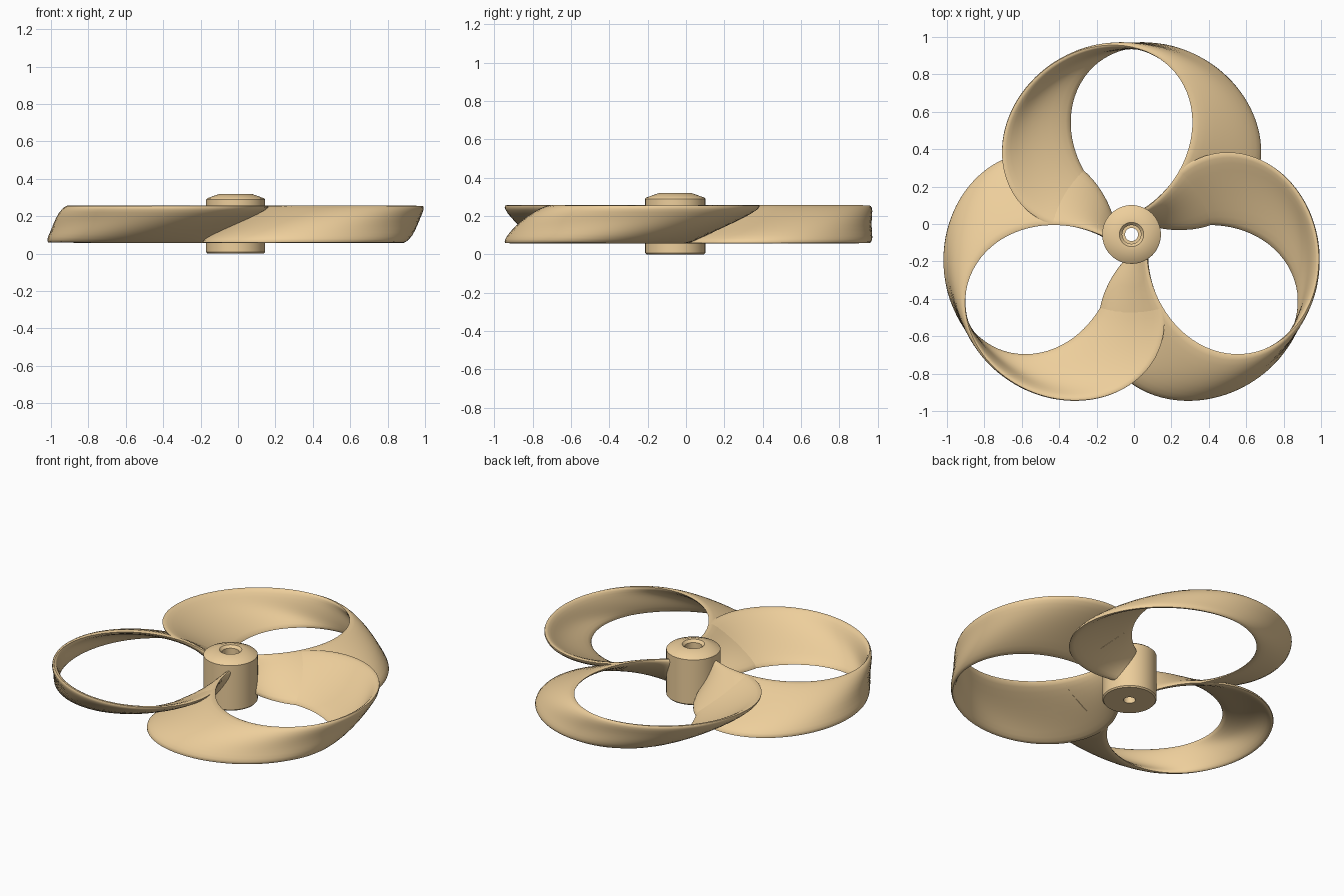
import bpy, bmesh
from math import sin, cos, pi, radians, atan2, hypot
from mathutils import Vector, Matrix

if "Cube" in bpy.data.objects:
    bpy.data.objects.remove(bpy.data.objects["Cube"])

HUB = Vector((-0.013, -0.056, 0))
Z0, Z1 = 0.06, 0.255
LONG, SHORT, DIST = 0.542, 0.458, 0.55
HALF_T = 0.017
NA, NU = 72, 12


def ellipse(k):
    """Loop ellipse at height k (-1 bottom .. 1 top): centre and long-axis angle."""
    a = radians(90 + 19.5 * k)
    return DIST * cos(a), DIST * sin(a), radians(40 * k)


def ring_point(k, t):
    """Point on the loop, t measured counter-clockwise from the hub side."""
    cx, cy, rot = ellipse(k)
    d = atan2(cy, cx) + pi + t - rot
    r = 1 / hypot(cos(d) / LONG, sin(d) / SHORT)
    return cx + r * cos(d + rot), cy + r * sin(d + rot)


def inside_next(k, x, y):
    """True when the point lies inside the neighbouring loop (+120 degrees)."""
    c, s = cos(-2 * pi / 3), sin(-2 * pi / 3)
    x, y = x * c - y * s, x * s + y * c
    cx, cy, rot = ellipse(k)
    x, y = x - cx, y - cy
    u, v = x * cos(rot) + y * sin(rot), -x * sin(rot) + y * cos(rot)
    return (u / LONG) ** 2 + (v / SHORT) ** 2 < 1


def span(k):
    start = 0.0
    while hypot(*ring_point(k, start)) < 0.115:
        start += 0.005
    end = pi
    while end < 2 * pi and not inside_next(k, *ring_point(k, end)):
        end += 0.005
    return start, end


def finish(name, bm):
    bmesh.ops.recalc_face_normals(bm, faces=bm.faces)
    me = bpy.data.meshes.new(name)
    bm.to_mesh(me)
    bm.free()
    ob = bpy.data.objects.new(name, me)
    bpy.context.collection.objects.link(ob)
    ob.location = HUB
    mat = bpy.data.materials.get("tan") or bpy.data.materials.new("tan")
    mat.diffuse_color = (0.85, 0.62, 0.33, 1)
    mat.use_nodes = True
    mat.node_tree.nodes["Principled BSDF"].inputs["Base Color"].default_value = mat.diffuse_color
    me.materials.append(mat)
    bpy.context.view_layer.objects.active = ob
    ob.select_set(True)
    bpy.ops.object.shade_smooth_by_angle(angle=radians(40))
    ob.select_set(False)
    return ob


# Blade mid-surface: rows across the height, columns along the loop
ks = [-cos(pi * j / NU) for j in range(NU + 1)]
grid = []
for k in ks:
    s, e = span(k)
    z = Z0 + (Z1 - Z0) * (k + 1) / 2
    grid.append([Vector((*ring_point(k, s + (e - s) * i / NA), z)) for i in range(NA + 1)])


def normal(j, i):
    a = grid[j][min(i + 1, NA)] - grid[j][max(i - 1, 0)]
    b = grid[min(j + 1, NU)][i] - grid[max(j - 1, 0)][i]
    return a.cross(b).normalized()


def make_blade(name, angle):
    bm = bmesh.new()
    sections = []
    for i in range(NA + 1):
        off = [normal(j, i) * HALF_T * max(0, 1 - ks[j] ** 6) ** 0.5 for j in range(NU + 1)]
        pts = [grid[j][i] + off[j] for j in range(NU + 1)]
        pts += [grid[j][i] - off[j] for j in range(NU - 1, 0, -1)]
        sections.append([bm.verts.new(p) for p in pts])
    n = 2 * NU
    for p, q in zip(sections, sections[1:]):
        for j in range(n):
            bm.faces.new((p[j], p[(j + 1) % n], q[(j + 1) % n], q[j]))
    bm.faces.new(sections[0])
    bm.faces.new(sections[-1])
    bm.transform(Matrix.Rotation(angle, 4, 'Z'))
    finish(name, bm)


for b in range(3):
    make_blade(f"loop_blade_{b + 1}", b * 2 * pi / 3)

# Hub: turned profile with a bored, countersunk shaft hole
profile = [(0.035, 0.0), (0.15, 0.0), (0.157, 0.008), (0.157, 0.29), (0.15, 0.297),
           (0.085, 0.32), (0.065, 0.32), (0.05, 0.305), (0.05, 0.06), (0.035, 0.06)]
bm = bmesh.new()
SEG = 64
rings = [[bm.verts.new((r * cos(2 * pi * s / SEG), r * sin(2 * pi * s / SEG), z))
          for s in range(SEG)] for r, z in profile]
for p, q in zip(rings, rings[1:] + rings[:1]):
    for s in range(SEG):
        t = (s + 1) % SEG
        bm.faces.new((p[s], p[t], q[t], q[s]))
finish("hub", bm)
